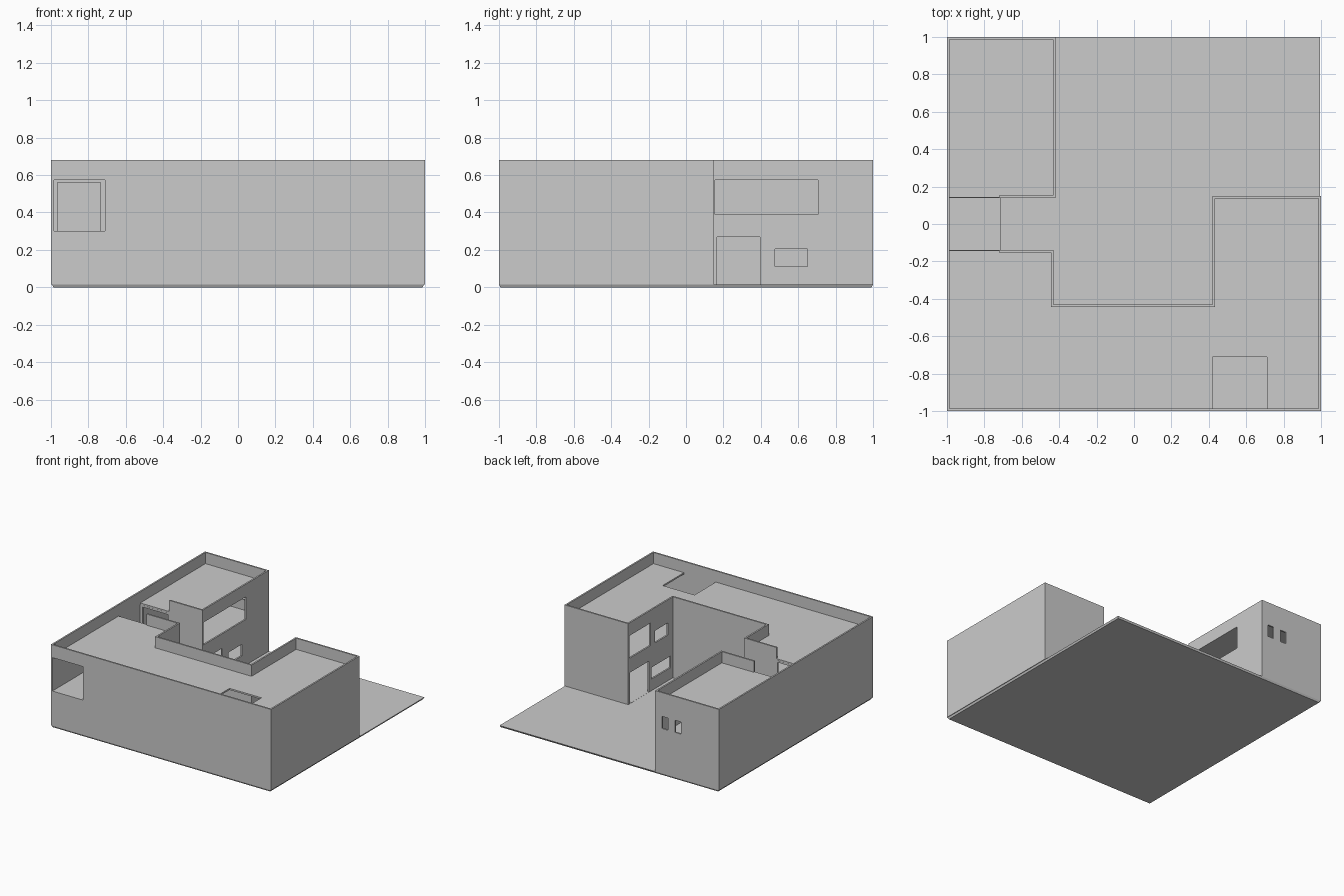
import bpy, bmesh

if "Cube" in bpy.data.objects:
    bpy.data.objects.remove(bpy.data.objects["Cube"])

T = 0.013                      # wall thickness
BASE, FLOOR, ROOF, TOP = 0.015, 0.30, 0.575, 0.68

grey = bpy.data.materials.new("plain_grey")
grey.diffuse_color = (0.6, 0.6, 0.6, 1)
grey.use_nodes = True
grey.node_tree.nodes["Principled BSDF"].inputs["Base Color"].default_value = grey.diffuse_color


def finish(name, bm):
    bmesh.ops.recalc_face_normals(bm, faces=bm.faces)
    me = bpy.data.meshes.new(name)
    bm.to_mesh(me)
    bm.free()
    me.materials.append(grey)
    ob = bpy.data.objects.new(name, me)
    bpy.context.collection.objects.link(ob)
    return ob


def offset(poly, d):
    """Move the sides of a counter-clockwise right-angled outline inward."""
    out = []
    n = len(poly)
    for i, (x, y) in enumerate(poly):
        for a, b in ((poly[i - 1], poly[i]), (poly[i], poly[(i + 1) % n])):
            dx, dy = b[0] - a[0], b[1] - a[1]
            if abs(dx) > abs(dy):
                y += d if dx > 0 else -d
            else:
                x += -d if dy > 0 else d
        out.append((x, y))
    return out


def prism(name, poly, z0, z1):
    bm = bmesh.new()
    lo = [bm.verts.new((x, y, z0)) for x, y in poly]
    hi = [bm.verts.new((x, y, z1)) for x, y in poly]
    bm.faces.new(lo)
    bm.faces.new(hi)
    for i in range(len(poly)):
        j = (i + 1) % len(poly)
        bm.faces.new((lo[i], lo[j], hi[j], hi[i]))
    return finish(name, bm)


def rect(x0, x1, y0, y1):
    return [(x0, y0), (x1, y0), (x1, y1), (x0, y1)]


def shell(name, outer, z0, z1):
    """Upright walls of even thickness along an outline."""
    bm = bmesh.new()
    inner = offset(outer, T)
    rings = [[bm.verts.new((x, y, z)) for x, y in p]
             for p, z in ((outer, z0), (outer, z1), (inner, z1), (inner, z0))]
    n = len(outer)
    for k in range(4):
        a, b = rings[k], rings[(k + 1) % 4]
        for i in range(n):
            j = (i + 1) % n
            bm.faces.new((a[i], a[j], b[j], b[i]))
    return finish(name, bm)


def cut(ob, boxes):
    """Cut box-shaped openings (x0, x1, y0, y1, z0, z1)."""
    for k, b in enumerate(boxes):
        c = prism("cutter", rect(*b[:4]), b[4], b[5])
        c.hide_render = True
        m = ob.modifiers.new("opening_%d" % k, 'BOOLEAN')
        m.operation, m.solver, m.object = 'DIFFERENCE', 'EXACT', c
        bpy.context.view_layer.objects.active = ob
        bpy.ops.object.modifier_apply(modifier=m.name)
        bpy.data.objects.remove(c)


# ground slab with a tapered lower edge
slab = prism("ground_slab", rect(-0.995, 0.995, -1, 1), 0, BASE)
for v in slab.data.vertices:
    if v.co.z < 0.001:
        v.co.x *= 0.992
        v.co.y *= 0.992

# outer walls around the U-shaped plan, with the notch in the left wing
outline = [(-1, -1), (1, -1), (1, 0.15), (0.42, 0.15), (0.42, -0.43),
           (-0.43, -0.43), (-0.43, -0.14), (-0.71, -0.14), (-0.71, 0.14),
           (-0.42, 0.14), (-0.42, 1), (-1, 1)]
walls = shell("walls", outline, BASE, TOP)
LX = (-0.45, -0.40)            # courtyard wall of the left wing
RX = (0.40, 0.45)              # courtyard wall of the right wing
cut(walls, [
    (-0.74, -0.70, -0.14, 0.14, FLOOR, 0.8),            # open terrace edge
    (-0.985, -0.71, -1.1, -0.95, FLOOR, ROOF),          # front opening
    (*LX, 0.155, 0.705, 0.39, ROOF),                    # left wing strip window
    (*LX, 0.165, 0.395, BASE + 0.001, 0.27),            # left wing door
    (*LX, 0.475, 0.65, 0.11, 0.205),                    # left wing small window
    (*RX, -0.14, 0.135, 0.39, ROOF),                    # right wing large window
    (*RX, -0.365, -0.20, 0.39, 0.49),                   # right wing small window
    (*RX, -0.12, 0.125, BASE + 0.001, 0.27),            # right wing door
    (*RX, -0.40, -0.15, 0.11, 0.205),                   # right wing low window
    (-0.535, -0.48, 0.95, 1.1, 0.385, 0.485),           # rear windows
    (-0.655, -0.60, 0.95, 1.1, 0.385, 0.485),
])

# framed openings on both sides of the terrace
for name, y in (("terrace_wall_front", -0.14 - T), ("terrace_wall_rear", 0.14)):
    w = prism(name, rect(-0.99, -0.71, y, y + T), FLOOR, ROOF)
    cut(w, [(-0.965, -0.735, y - 0.05, y + 0.05, FLOOR - 0.02, 0.56)])

# upper floor, which also forms the terrace
prism("upper_floor", offset(outline, 0.006), FLOOR - T, FLOOR)

# roofs behind the parapets, the front one with an opening
prism("rear_roof", rect(-0.994, -0.426, 0.141, 0.994), ROOF, ROOF + T)
front_roof = prism("front_roof", [
    (-0.994, -0.994), (0.994, -0.994), (0.994, 0.144), (0.426, 0.144),
    (0.426, -0.436), (-0.436, -0.436), (-0.436, -0.141), (-0.994, -0.141)],
    ROOF, ROOF + T)
cut(front_roof, [(0.42, 0.71, -0.987, -0.71, 0.5, 0.65)])
